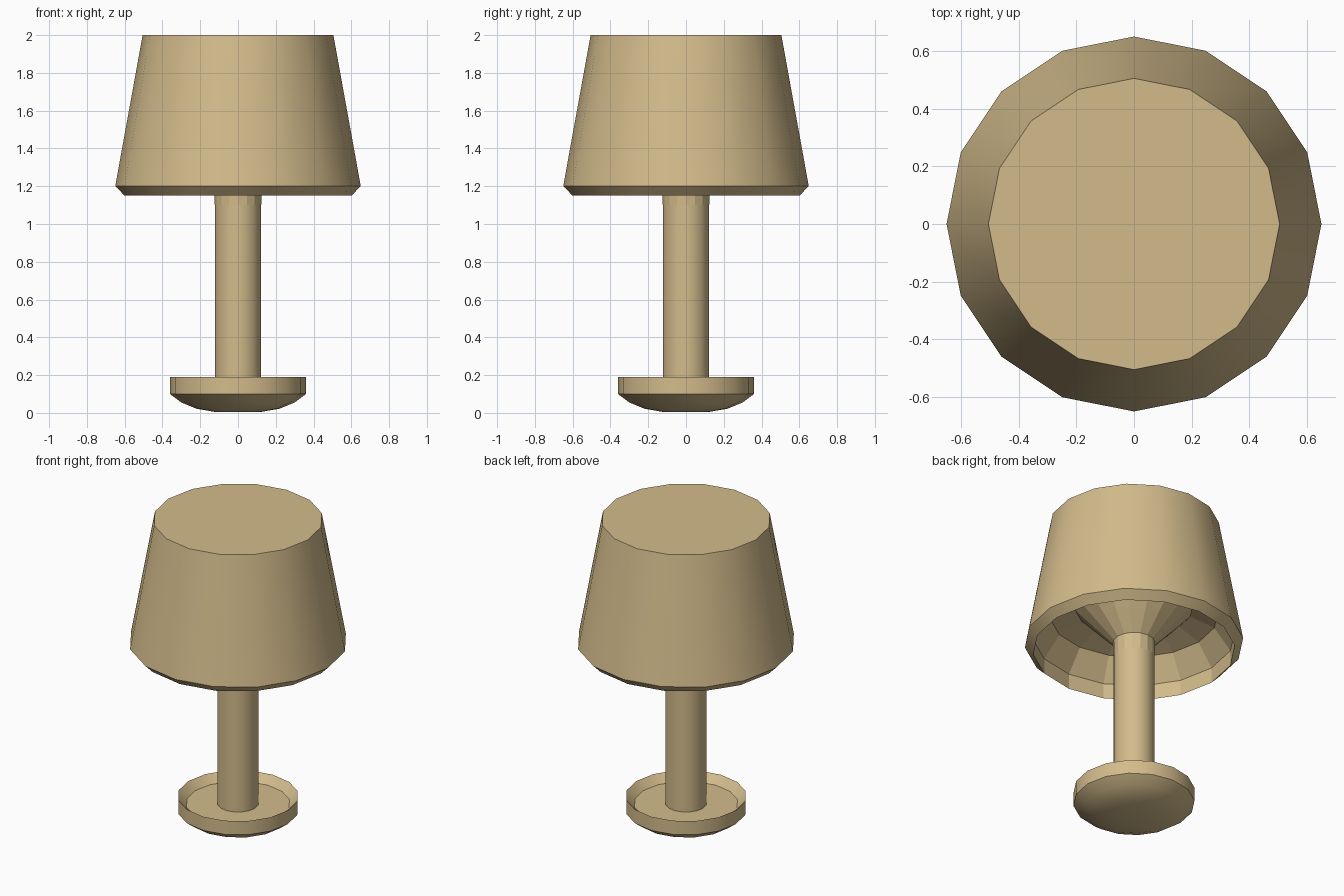
import bpy, bmesh, math

if "Cube" in bpy.data.objects:
    bpy.data.objects.remove(bpy.data.objects["Cube"])

mat = bpy.data.materials.new("warm_tan")
mat.diffuse_color = (0.65, 0.50, 0.26, 1)
mat.use_nodes = True
mat.node_tree.nodes["Principled BSDF"].inputs["Base Color"].default_value = mat.diffuse_color


def lathe(name, profile, sides=16, smooth=None):
    """Revolve (radius, z) points around z; radius 0 makes a pole, ends stay open otherwise."""
    bm = bmesh.new()
    rings = []
    for r, z in profile:
        n = 1 if r == 0 else sides
        rings.append([bm.verts.new((r * math.cos(2 * math.pi * i / sides),
                                    r * math.sin(2 * math.pi * i / sides), z)) for i in range(n)])
    for a, b in zip(rings, rings[1:]):
        if len(a) == 1:
            bm.faces.new(b[::-1])
        elif len(b) == 1:
            bm.faces.new(a)
        else:
            for i in range(sides):
                j = (i + 1) % sides
                bm.faces.new((a[i], a[j], b[j], b[i]))
    me = bpy.data.meshes.new(name)
    bm.to_mesh(me)
    bm.free()
    ob = bpy.data.objects.new(name, me)
    bpy.context.collection.objects.link(ob)
    me.materials.append(mat)
    if smooth:
        bpy.ops.object.select_all(action='DESELECT')
        ob.select_set(True)
        bpy.context.view_layer.objects.active = ob
        bpy.ops.object.shade_smooth_by_angle(angle=math.radians(smooth))
    return ob


# Foot: rounded underside, straight rim, shallow tray on top
lathe("base", [(0, 0), (0.12, 0.005), (0.22, 0.022), (0.30, 0.055), (0.36, 0.10),
               (0.36, 0.19), (0.31, 0.14), (0, 0.14)], smooth=30)

# Stem
lathe("stem", [(0.123, 0.14), (0.123, 1.10)], smooth=30)

# Shade outside: chamfered lower lip and flat closed top
lathe("shade", [(0.60, 1.15), (0.65, 1.20), (0.505, 2.0), (0, 2.0)], smooth=30)

# Shade underside: faceted hollow that funnels down to the stem
lathe("shade_underside", [(0.123, 1.10), (0.125, 1.20), (0.23, 1.31), (0.35, 1.44),
                          (0.50, 1.39), (0.60, 1.25), (0.60, 1.15)])
